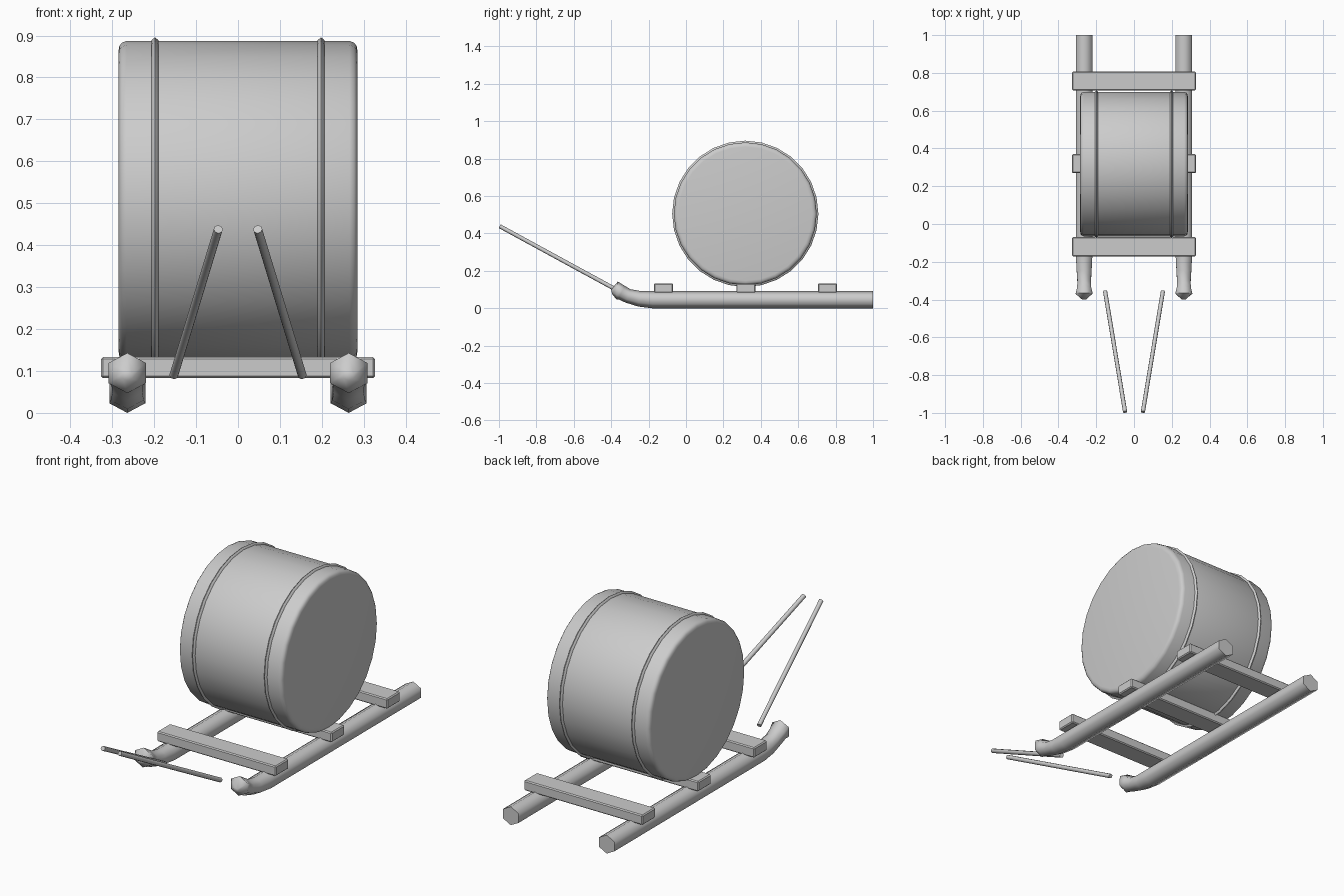
import bpy, bmesh
from math import pi, cos, sin, radians
from mathutils import Vector

if "Cube" in bpy.data.objects:
    bpy.data.objects.remove(bpy.data.objects["Cube"])

DRUM = Vector((0, 0.317, 0.505))


def finish(name, bm, angle):
    bmesh.ops.recalc_face_normals(bm, faces=bm.faces)
    mesh = bpy.data.meshes.new(name)
    bm.to_mesh(mesh)
    bm.free()
    ob = bpy.data.objects.new(name, mesh)
    bpy.context.collection.objects.link(ob)
    bpy.ops.object.select_all(action='DESELECT')
    ob.select_set(True)
    bpy.context.view_layer.objects.active = ob
    bpy.ops.object.shade_smooth_by_angle(angle=radians(angle))
    return ob


def skin(bm, rings, closed=False):
    """Join successive rings of points with quads; cap the ends or close the loop."""
    vs = [[bm.verts.new(p) for p in r] for r in rings]
    n = len(vs[0])
    pairs = list(zip(vs, vs[1:])) + ([(vs[-1], vs[0])] if closed else [])
    for a, b in pairs:
        for i in range(n):
            j = (i + 1) % n
            bm.faces.new((a[i], a[j], b[j], b[i]))
    if not closed:
        bm.faces.new(vs[0])
        bm.faces.new(vs[-1])


def lathe_x(name, profile, sides, angle, closed=False):
    """Revolve (x, radius) points around the drum axis."""
    bm = bmesh.new()
    rings = [[DRUM + Vector((x, r * cos(2 * pi * i / sides), r * sin(2 * pi * i / sides)))
              for i in range(sides)] for x, r in profile]
    skin(bm, rings, closed)
    return finish(name, bm, angle)


def tube(name, x, path, sides, angle):
    """Sweep a pointed-top polygon along (y, z, radius) points in a plane of constant x."""
    bm = bmesh.new()
    rings = []
    for i, (y, z, r) in enumerate(path):
        a, b = path[max(i - 1, 0)], path[min(i + 1, len(path) - 1)]
        t = Vector((0, b[0] - a[0], b[1] - a[1])).normalized()
        side = Vector((1, 0, 0))
        up = side.cross(t)
        if up.z < 0:
            up = -up
        rings.append([Vector((x, y, z)) + r * (up * cos(2 * pi * k / sides)
                      + side * sin(2 * pi * k / sides)) for k in range(sides)])
    skin(bm, rings)
    return finish(name, bm, angle)


# Drum body with softly rounded rims
half = [(0.266, 0.382), (0.277, 0.378), (0.283, 0.370), (0.285, 0.358)]
body = [(-x, r) for x, r in reversed(half)] + half
lathe_x("drum_body", body, 28, 40)

# Raised cords around the drum
for label, x in (("left", -0.198), ("right", 0.198)):
    lathe_x(label + "_drum_cord",
            [(x - 0.008, 0.374), (x - 0.008, 0.384), (x, 0.391),
             (x + 0.008, 0.384), (x + 0.008, 0.374)], 28, 60, True)

# Sled runners with upturned, flared and pointed noses
path = [(1.0, 0.046, 0.046), (-0.18, 0.046, 0.046), (-0.25, 0.051, 0.042),
        (-0.31, 0.066, 0.038), (-0.345, 0.084, 0.040),
        (-0.368, 0.095, 0.048), (-0.398, 0.088, 0.012)]
for label, s in (("left", -1), ("right", 1)):
    # hexagon widened slightly to match the runner width
    ob = tube(label + "_runner", 0, path, 6, 62)
    for v in ob.data.vertices:
        v.co.x = v.co.x * 1.08 + s * 0.264

# Crossbars
for label, y in (("front", -0.12), ("middle", 0.32), ("rear", 0.757)):
    bm = bmesh.new()
    bmesh.ops.create_cube(bm, size=1)
    bmesh.ops.scale(bm, vec=(0.654, 0.102, 0.05), verts=bm.verts)
    bmesh.ops.translate(bm, vec=(0, y, 0.108), verts=bm.verts)
    bmesh.ops.bevel(bm, geom=bm.edges[:], offset=0.005, segments=1, affect='EDGES')
    finish(label + "_crossbar", bm, 30)

# Drumsticks, converging towards the front
for label, s in (("left", -1), ("right", 1)):
    a, b = Vector((s * 0.153, -0.356, 0.09)), Vector((s * 0.047, -0.995, 0.438))
    d = b - a
    bm = bmesh.new()
    bmesh.ops.create_cone(bm, cap_ends=True, segments=8, radius1=0.011,
                          radius2=0.011, depth=d.length)
    bmesh.ops.rotate(bm, matrix=d.to_track_quat('Z', 'Y').to_matrix(), verts=bm.verts)
    bmesh.ops.translate(bm, vec=(a + b) / 2, verts=bm.verts)
    finish(label + "_drumstick", bm, 50)
